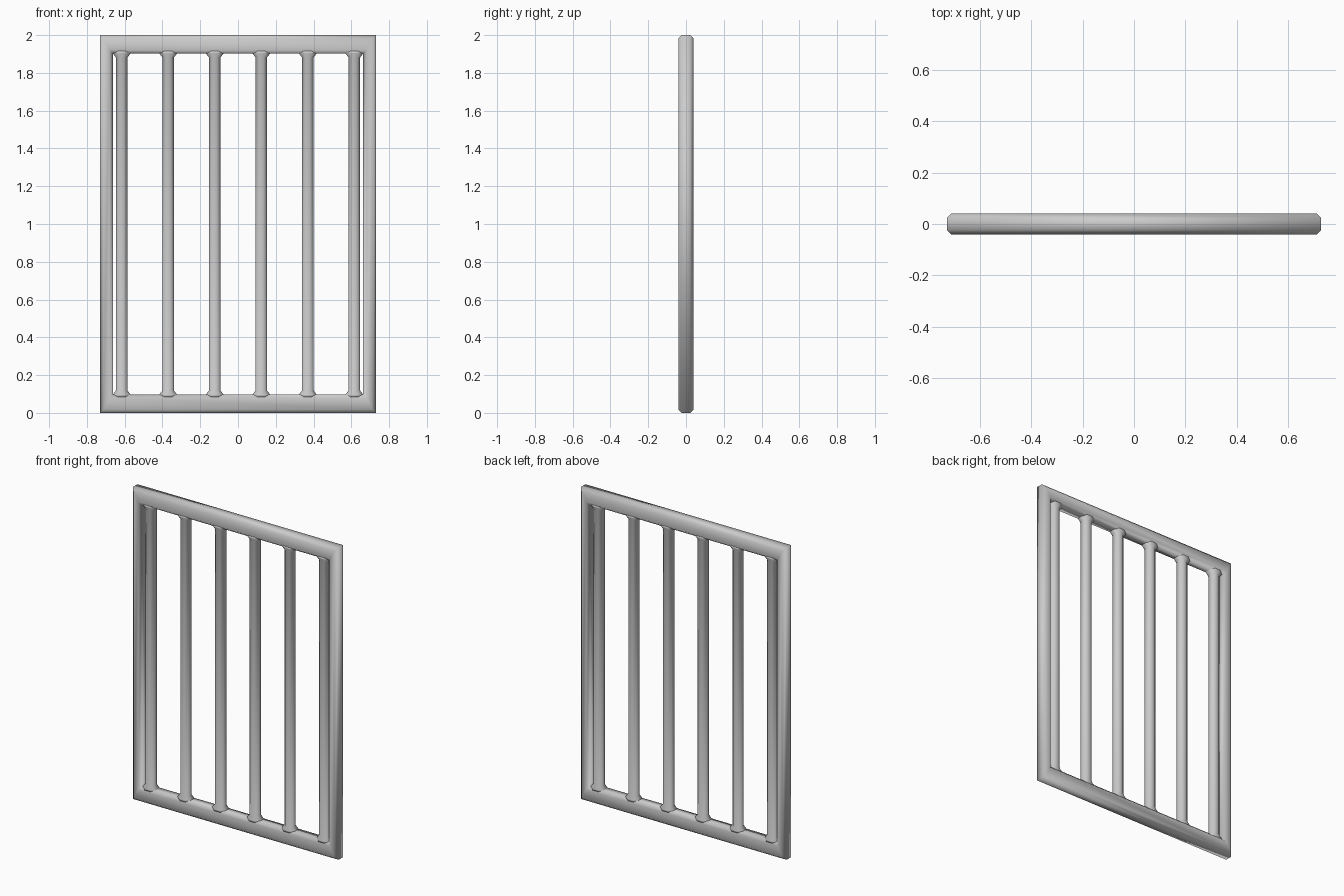
import bpy, bmesh, math

if "Cube" in bpy.data.objects:
    bpy.data.objects.remove(bpy.data.objects["Cube"])

steel = bpy.data.materials.new("grey_metal")
steel.diffuse_color = (0.6, 0.6, 0.6, 1)
steel.use_nodes = True
steel.node_tree.nodes["Principled BSDF"].inputs["Base Color"].default_value = steel.diffuse_color


def finish(name, bm):
    bmesh.ops.recalc_face_normals(bm, faces=bm.faces)
    for f in bm.faces:
        f.smooth = True
    me = bpy.data.meshes.new(name)
    bm.to_mesh(me)
    bm.free()
    me.materials.append(steel)
    ob = bpy.data.objects.new(name, me)
    bpy.context.collection.objects.link(ob)
    return ob


# Outer frame: chamfered section swept round a mitred rectangle
W, H, D, C = 0.73, 1.0, 0.041, 0.018
STILE, RAIL = 0.068, 0.097
bm = bmesh.new()
cs, cr = C / STILE, C / RAIL
section = [(0, -D + C), (0, D - C), (C, D), (-C, D),
           (1, D - C), (1, -D + C), (-C, -D), (C, -D)]
rings = []
for sx, sz in ((-1, -1), (1, -1), (1, 1), (-1, 1)):
    ring = []
    for t, y in section:
        # 0 = outer face, 1 = inner face, +-C = chamfer from outer/inner
        dx = t * STILE if t in (0, 1) else (t if t > 0 else STILE + t)
        dz = t * RAIL if t in (0, 1) else (t if t > 0 else RAIL + t)
        ring.append(bm.verts.new((sx * (W - dx), y, 1 + sz * (H - dz))))
    rings.append(ring)
for i in range(4):
    a, b = rings[i], rings[(i + 1) % 4]
    for j in range(8):
        k = (j + 1) % 8
        bm.faces.new((a[j], a[k], b[k], b[j]))
finish("frame", bm)

# Six octagonal bars with flared welds at both ends
R, FLARE = 0.031, 0.047
levels = [(0.085, FLARE), (0.097, FLARE), (0.118, R),
          (1.882, R), (1.903, FLARE), (1.915, FLARE)]
for n in range(6):
    cx = -0.616 + n * 0.2464
    bm = bmesh.new()
    rows = []
    for z, r in levels:
        row = []
        for k in range(8):
            a = math.pi / 8 + k * math.pi / 4
            q = r / math.cos(math.pi / 8)
            # the flare stays within the frame depth
            y = max(-0.036, min(0.036, q * math.sin(a)))
            row.append(bm.verts.new((cx + q * math.cos(a), y, z)))
        rows.append(row)
    for a, b in zip(rows, rows[1:]):
        for k in range(8):
            m = (k + 1) % 8
            bm.faces.new((a[k], a[m], b[m], b[k]))
    bm.faces.new(rows[0])
    bm.faces.new(rows[-1])
    finish(f"bar_{n + 1}", bm)
